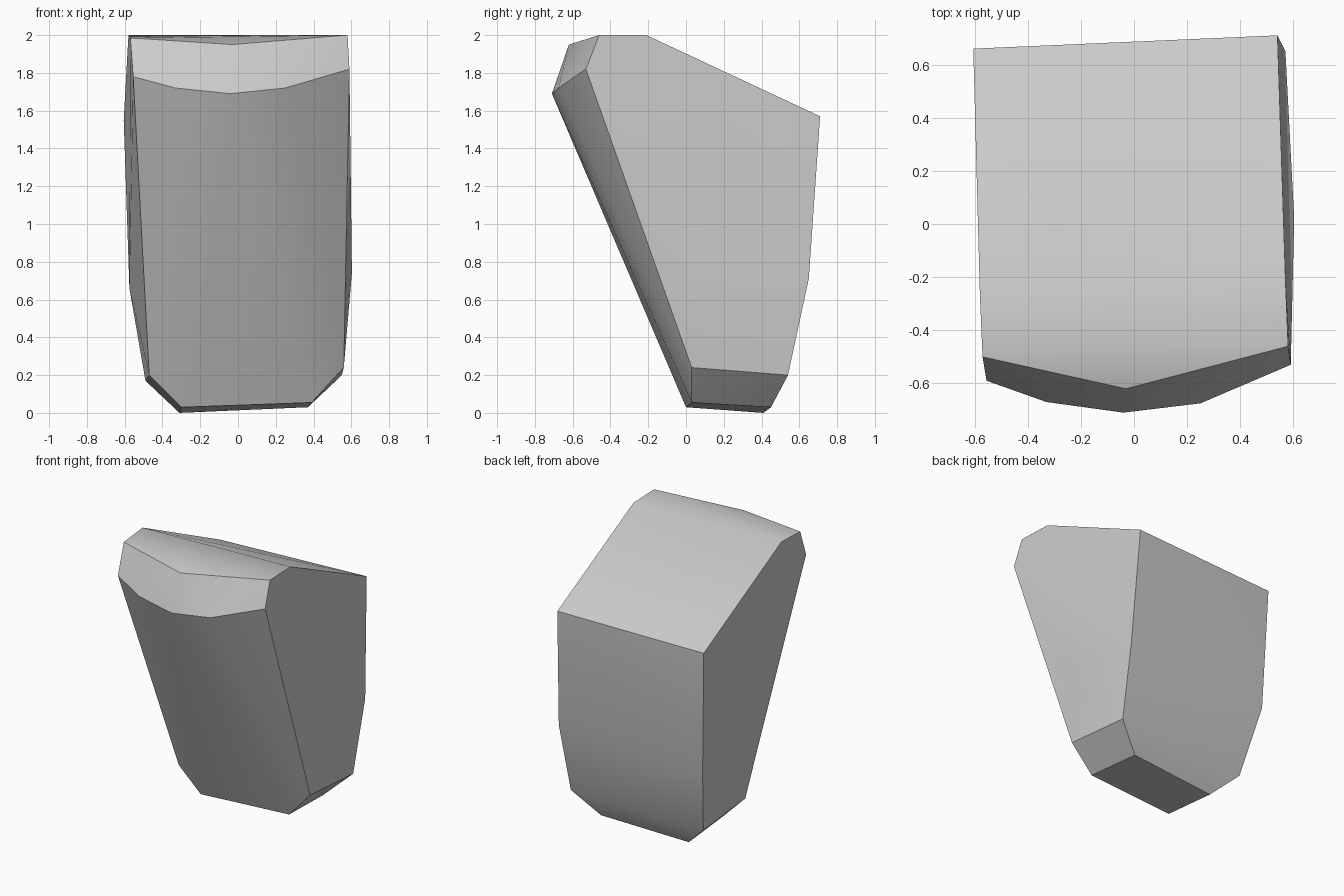
import bpy
import bmesh
import math
from mathutils import Vector

default_cube = bpy.data.objects.get("Cube")
if default_cube:
    bpy.data.objects.remove(default_cube, do_unlink=True)


def make_material(name, colour):
    material = bpy.data.materials.new(name)
    material.use_nodes = True
    material.diffuse_color = colour
    shader = material.node_tree.nodes["Principled BSDF"]
    shader.inputs["Base Color"].default_value = colour
    return material


def hull_object(name, corners, material):
    """Wrap a tight convex skin around the corners and merge flat facets."""
    bm = bmesh.new()
    for corner in corners:
        bm.verts.new(Vector(corner))
    result = bmesh.ops.convex_hull(bm, input=bm.verts[:])
    loose = [v for v in bm.verts if not v.link_faces]
    bmesh.ops.delete(bm, geom=loose, context="VERTS")
    bmesh.ops.dissolve_limit(bm, angle_limit=math.radians(1.5),
                             verts=bm.verts[:], edges=bm.edges[:])
    bmesh.ops.recalc_face_normals(bm, faces=bm.faces[:])
    mesh = bpy.data.meshes.new(name)
    bm.to_mesh(mesh)
    bm.free()
    mesh.materials.append(material)
    obj = bpy.data.objects.new(name, mesh)
    bpy.context.collection.objects.link(obj)
    return obj


# Outline of the left flank, from the sole up the back and down the front
left_flank = [
    (.37, .45, .03), (.55, .54, .2), (.57, .65, .71), (.54, .71, 1.57),
    (.57, -.21, 2), (.58, -.46, 2), (.59, -.53, 1.82),
    (.56, .03, .24), (.39, .03, .055),
]

# Slight swelling in the middle of the left flank
left_bulge = [(.603, .02, .74)]

# Outline of the right flank in the same order
right_flank = [
    (-.31, .41, 0), (-.49, .5, .17), (-.575, .63, .66), (-.605, .66, 1.55),
    (-.58, -.27, 2), (-.57, -.5, 1.985), (-.555, -.59, 1.78),
    (-.47, -.01, .2), (-.3, 0, .03),
]

# Bowed brow across the front, and the ridge above it
brow = [(-.33, -.67, 1.72), (-.04, -.71, 1.69), (.25, -.675, 1.72)]
ridge = [(-.03, -.62, 1.95)]

stone_grey = make_material("stone grey", (.6, .6, .6, 1))
stone = hull_object("stone_block",
                    left_flank + left_bulge + right_flank + brow + ridge,
                    stone_grey)

# Soft shading over the shallow bends, crisp main edges
bpy.ops.object.select_all(action="DESELECT")
stone.select_set(True)
bpy.context.view_layer.objects.active = stone
bpy.ops.object.shade_smooth_by_angle(angle=math.radians(30))
